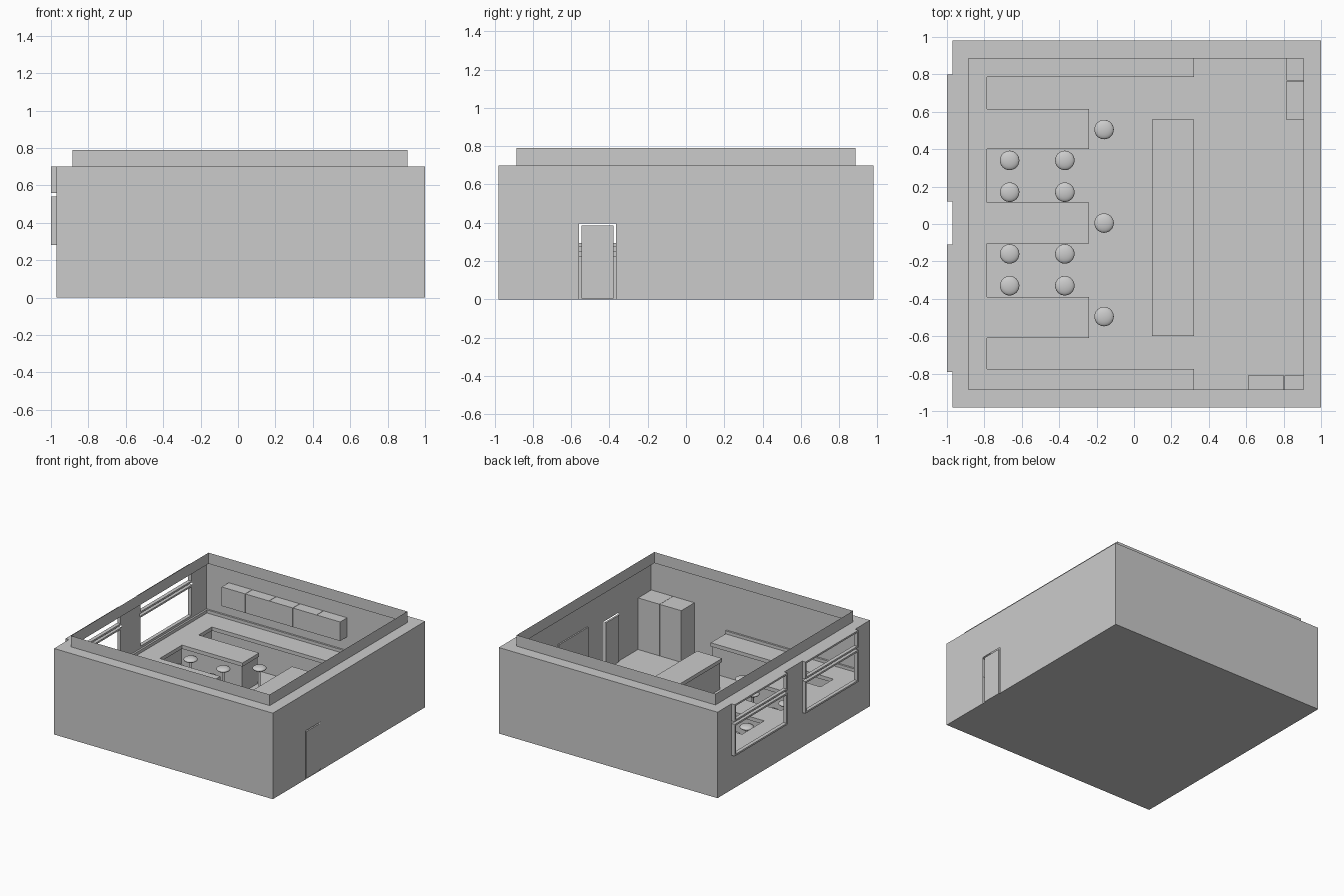
import bpy, bmesh, math

if "Cube" in bpy.data.objects:
    bpy.data.objects.remove(bpy.data.objects["Cube"])

X0, X1, Y = -0.97, 1.0, 0.98        # outer walls
RX0, RX1, RY = -0.885, 0.905, 0.885  # roof rim
H, RIM = 0.70, 0.79


def finish(name, bm, smooth=False):
    bmesh.ops.remove_doubles(bm, verts=bm.verts, dist=1e-5)
    bmesh.ops.recalc_face_normals(bm, faces=bm.faces)
    me = bpy.data.meshes.new(name)
    bm.to_mesh(me)
    bm.free()
    ob = bpy.data.objects.new(name, me)
    bpy.context.collection.objects.link(ob)
    if smooth:
        bpy.context.view_layer.objects.active = ob
        ob.select_set(True)
        bpy.ops.object.shade_smooth_by_angle(angle=math.radians(40))
        ob.select_set(False)
    return ob


def quad(bm, *pts):
    return bm.faces.new([bm.verts.new(p) for p in pts])


def prism(bm, pts, z0, z1):
    f = bm.faces.new([bm.verts.new((x, y, z0)) for x, y in pts])
    r = bmesh.ops.extrude_face_region(bm, geom=[f], use_keep_orig=True)
    for v in r["geom"]:
        if isinstance(v, bmesh.types.BMVert):
            v.co.z = z1


def add_box(bm, x0, x1, y0, y1, z0, z1):
    prism(bm, [(x0, y0), (x1, y0), (x1, y1), (x0, y1)], z0, z1)


def box(name, *d):
    bm = bmesh.new()
    add_box(bm, *d)
    return finish(name, bm)


def ring(x0, x1, y, z):
    return [(x0, -y, z), (x1, -y, z), (x1, y, z), (x0, y, z)]


# Thin-walled room shell: floor, walls, ledge and rim
bm = bmesh.new()
a, b = ring(X0, X1, Y, 0), ring(X0, X1, Y, H)
c, d = ring(RX0, RX1, RY, H), ring(RX0, RX1, RY, RIM)
quad(bm, *a)
for i in range(4):
    j = (i + 1) % 4
    quad(bm, b[i], b[j], c[j], c[i])
    quad(bm, c[i], c[j], d[j], d[i])
    if i in (0, 2):
        quad(bm, a[i], a[j], b[j], b[i])


def wall_panel(x, y0, y1, z0, z1):
    quad(bm, (x, y0, z0), (x, y1, z0), (x, y1, z1), (x, y0, z1))


# Side wall around the door opening
DY0, DY1, DZ = -0.56, -0.365, 0.395
wall_panel(X1, -Y, DY0, 0, H)
wall_panel(X1, DY1, Y, 0, H)
wall_panel(X1, DY0, DY1, DZ, H)
# Window wall around the two openings
WINDOWS = ((-0.79, -0.11), (0.12, 0.80))
SILL = 0.28
wall_panel(X0, -Y, Y, 0, SILL)
for y0, y1 in ((-Y, -0.79), (-0.11, 0.12), (0.80, Y)):
    wall_panel(X0, y0, y1, SILL, H)
finish("room_shell", bm)

# Window sashes: a lower and an upper frame in each opening
for n, (y0, y1) in enumerate(WINDOWS):
    for part, z0, z1 in (("lower", SILL, 0.54), ("upper", 0.56, H)):
        bm = bmesh.new()
        t = 0.014
        add_box(bm, -1.0, X0, y0, y0 + t, z0, z1)
        add_box(bm, -1.0, X0, y1 - t, y1, z0, z1)
        add_box(bm, -1.0, X0, y0 + t, y1 - t, z0, z0 + t)
        add_box(bm, -1.0, X0, y0 + t, y1 - t, z1 - t, z1)
        finish(f"window_{n + 1}_{part}_frame", bm)

# Door leaf and wall panel
box("door", 0.985, 1.0, -0.545, -0.38, 0.005, 0.385)
box("wall_panel", 0.988, 0.999, -0.155, 0.22, 0.0, 0.435)


# Counter along three walls with three table tongues
def comb(o):
    inner, tip, end = -0.785 - o, -0.24 - o, 0.32 - o
    pts = [(X0, Y), (end, Y), (end, 0.785 + o), (inner, 0.785 + o)]
    for y0, y1 in ((0.615, 0.40), (0.115, -0.105), (-0.39, -0.61)):
        y0, y1 = y0 - o, y1 + o
        pts += [(inner, y0), (tip, y0), (tip, y1), (inner, y1)]
    return pts + [(inner, -0.775 - o), (end, -0.775 - o), (end, -Y), (X0, -Y)]


bm = bmesh.new()
prism(bm, comb(0.01), 0.0, 0.22)
finish("counter_body", bm)
bm = bmesh.new()
prism(bm, comb(0), 0.22, 0.25)
finish("counter_top", bm)
s = 0.015
bm = bmesh.new()
prism(bm, [(0.32, Y), (X0, Y), (X0, -Y), (0.32, -Y), (0.32, -Y + s),
           (X0 + s, -Y + s), (X0 + s, Y - s), (0.32, Y - s)], 0.25, 0.275)
finish("counter_splashback", bm)

# Island
box("island_body", 0.105, 0.31, -0.59, 0.55, 0.0, 0.22)
box("island_top", 0.095, 0.32, -0.60, 0.56, 0.22, 0.25)

# Tall cabinets in two corners, wall cabinets on the back wall
for n in range(2):
    x = 0.61 + 0.195 * n
    box(f"front_tall_cabinet_{n + 1}", x, x + 0.193, -Y, -0.81, 0, 0.42)
    y = 0.555 + 0.2125 * n
    box(f"back_tall_cabinet_{n + 1}", 0.815, X1, y, y + 0.2105, 0, 0.42)
for n in range(5):
    x = -0.77 + 0.214 * n
    box(f"wall_cabinet_{n + 1}", x, x + 0.211, 0.89, Y, 0.385, 0.54)


# Round stools: lathed base, post and domed seat
def stool(name, x, y):
    prof = [(0, 0.001), (0.035, 0.001), (0.035, 0.006), (0.008, 0.014),
            (0.008, 0.17)]
    prof += [(0.052 * math.cos(t), 0.19 + 0.019 * math.sin(t))
             for t in (math.radians(k) for k in range(-75, 91, 15))]
    bm = bmesh.new()
    vs = [bm.verts.new((x + r, y, z)) for r, z in prof]
    es = [bm.edges.new(p) for p in zip(vs, vs[1:])]
    bmesh.ops.spin(bm, geom=vs + es, cent=(x, y, 0), axis=(0, 0, 1),
                   angle=math.tau, steps=32)
    finish(name, bm, True)


spots = [(-0.16, y) for y in (0.505, 0.005, -0.495)]
spots += [(x, y) for x in (-0.665, -0.37) for y in (0.34, 0.17, -0.16, -0.33)]
for n, (x, y) in enumerate(spots):
    stool(f"stool_{n + 1}", x, y)
